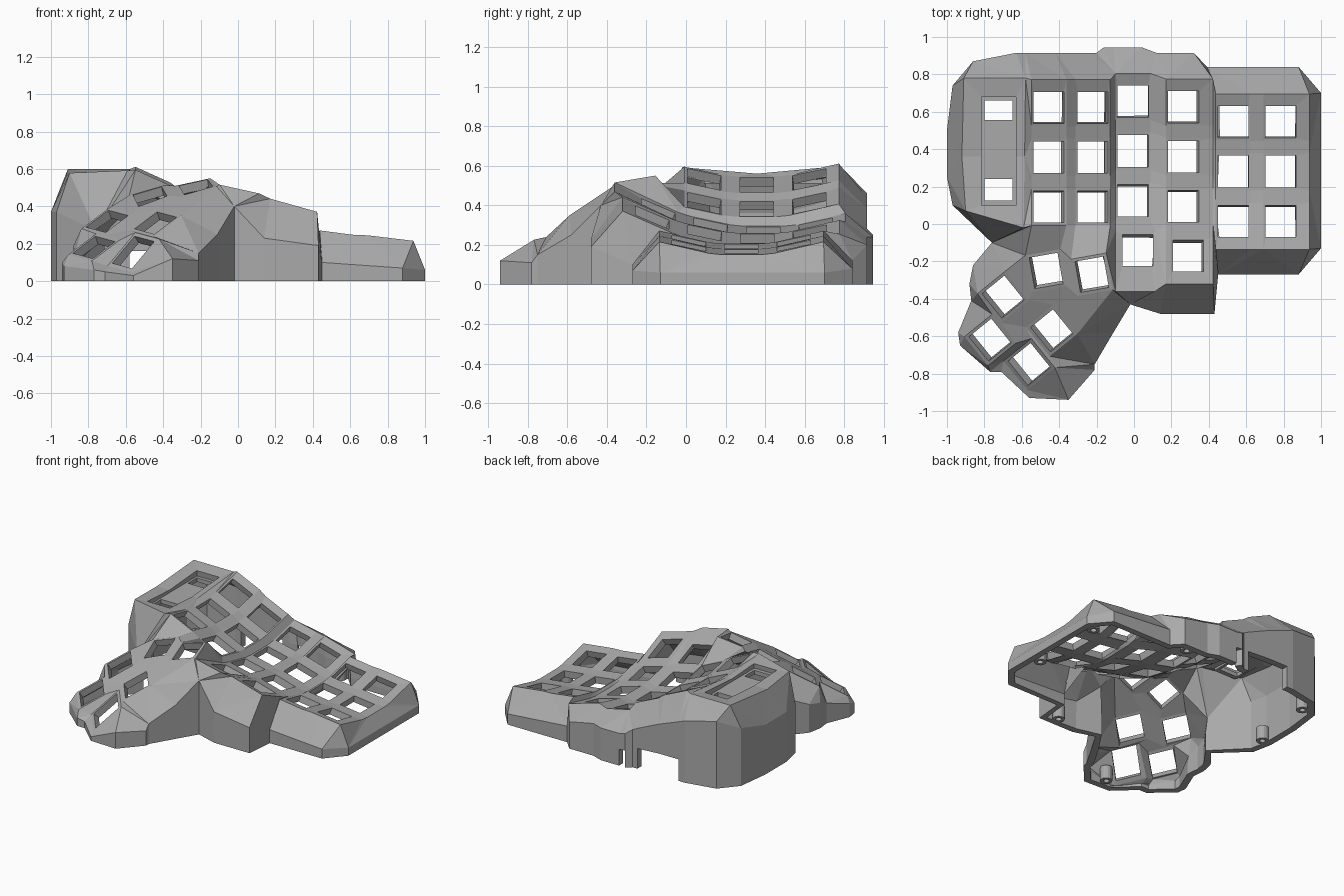
import bpy
import bmesh
from math import radians, cos, sin
from mathutils import Vector

if "Cube" in bpy.data.objects:
    bpy.data.objects.remove(bpy.data.objects["Cube"], do_unlink=True)

grey = bpy.data.materials.new("plain grey")
grey.use_nodes = True
grey.diffuse_color = (0.4, 0.4, 0.4, 1)
grey.node_tree.nodes["Principled BSDF"].inputs["Base Color"].default_value = (0.4, 0.4, 0.4, 1)

bm = bmesh.new()
openings = []


def add_object(name, mesh_bm):
    mesh = bpy.data.meshes.new(name)
    mesh_bm.to_mesh(mesh)
    mesh_bm.free()
    mesh.materials.append(grey)
    obj = bpy.data.objects.new(name, mesh)
    bpy.context.collection.objects.link(obj)
    return obj


def key(outer, hole):
    """Key plate: ring of faces around an opening; returns its outer corners."""
    o = [bm.verts.new(p) for p in outer]
    h = [bm.verts.new(p) for p in hole]
    for i in range(len(o)):
        j = (i + 1) % len(o)
        bm.faces.new((o[i], o[j], h[j], h[i]))
    openings.append(bm.faces.new(h))
    return o


def rect(x0, x1, y0, y1):
    return [(x0, y0), (x1, y0), (x1, y1), (x0, y1)]


def stitch(a, b):
    """Triangle strip between two vertex rows of any length."""
    i = j = 0
    while i < len(a) - 1 or j < len(b) - 1:
        go_a = j == len(b) - 1 or (
            i < len(a) - 1
            and (a[i + 1].co - b[j].co).length < (a[i].co - b[j + 1].co).length)
        if go_a:
            bm.faces.new((a[i], a[i + 1], b[j]))
            i += 1
        else:
            bm.faces.new((a[i], b[j + 1], b[j]))
            j += 1


# Finger columns: x, middle row y, height, sideways slope, first row, front margin, right margin
columns = [
    (-0.455, 0.357, 0.50, -0.45, -1, 0.0, 0.0),
    (-0.22, 0.357, 0.38, -0.45, -1, 0.0, 0.0),
    (-0.005, 0.39, 0.27, -0.22, -2, 0.12, 0.0),
    (0.265, 0.36, 0.23, -0.28, -2, 0.05, 0.065),
    (0.53, 0.28, 0.19, -0.13, -1, 0.05, 0.0),
    (0.785, 0.28, 0.165, -0.12, -1, 0.05, 0.06),
]
lefts, rights = [], []
for cx, cy, height, slope, first, front, side in columns:
    def on_surface(points):
        return [(x, y, height + slope * (x - cx) + 0.4 * (y - cy) ** 2) for x, y in points]
    left, right, below = [], [], None
    for row in range(first, 2):
        y = cy + row * 0.265
        y0 = y - 0.1 - (front if row == first else 0)
        y1 = y + 0.1 + (0.05 if row == 1 else 0)
        # The lowest row of the long columns sits slightly outward
        hx = cx + (0.025 if row == -2 else 0)
        c = key(on_surface(rect(cx - 0.093, max(cx + 0.093 + side, hx + 0.093), y0, y1)),
                on_surface(rect(hx - 0.082, hx + 0.082, y - 0.085, y + 0.085)))
        if below:
            bm.faces.new((below[3], below[2], c[1], c[0]))
        below = c
        left += [c[0], c[3]]
        right += [c[1], c[2]]
    lefts.append(left)
    rights.append(right)


# Tall opening beside the first column, dipping in the middle
def on_deck(points):
    return [(x, y, 0.56 + 0.22 * (y - 0.36) ** 2) for x, y in points]


deck = key(on_deck([(-0.9, 0.07), (-0.59, -0.02), (-0.585, 0.36), (-0.58, 0.78),
                    (-0.91, 0.78), (-0.92, 0.36)]),
           on_deck([(-0.815, 0.1), (-0.63, 0.1), (-0.63, 0.36), (-0.63, 0.68),
                    (-0.815, 0.68), (-0.815, 0.36)]))


# Thumb cluster: six plates on a slope that flattens towards the top
def thumb(cx, cy, angle, drop=0, tilt=0):
    c, s = cos(radians(angle)), sin(radians(angle))

    def place(points):
        out = []
        for u, v in points:
            x, y = cx + u * c - v * s, cy + u * s + v * c
            z = 0.32 + 0.35 * (x + 0.7) + 0.5 * (y + 0.39)
            out.append((x, y, z - 1.1 * max(0, z - 0.36) ** 2 - drop + tilt * u))
        return out
    return key(place(rect(-0.095, 0.095, -0.1, 0.1)),
               place(rect(-0.077, 0.077, -0.084, 0.084)))


t1, t2 = thumb(-0.225, -0.27, 10), thumb(-0.47, -0.25, 10)
t3, t4 = thumb(-0.70, -0.39, 39), thumb(-0.44, -0.57, 39, 0.01)
t5, t6 = thumb(-0.77, -0.62, 39), thumb(-0.56, -0.75, 39, 0.035, 0.35)

# Webs joining the thumb plates to each other and to the finger columns
k1a, k1b, k2a, k2b = lefts[0][0], rights[0][0], lefts[1][0], rights[1][0]
for web in [
    (t6[3], t6[2], t5[1], t5[0]), (t6[1], t4[0], t4[3], t6[2]),
    (t5[1], t3[0], t3[3], t5[2]), (t4[3], t4[2], t3[1], t3[0]),
    (t6[2], t4[3], t3[0], t5[1]), (t4[1], t1[1], t1[0], t4[2]),
    (t3[1], t2[0], t2[3], t3[2]), (t2[1], t1[0], t1[3], t2[2]),
    (t4[2], t1[0], t2[1], t2[0], t3[1]), (t2[2], t1[3], k2a, k1b),
    (t2[3], t2[2], k1b, k1a), (t1[3], t1[2], k2b, k2a),
]:
    bm.faces.new(web)

# Webs between neighbouring columns
stitch(deck[1:4], lefts[0])
stitch(rights[0], lefts[1])
stitch([t1[1], t1[2]] + rights[1], lefts[2])
stitch(rights[2], lefts[3])
stitch(rights[3][2:], lefts[4])
stitch(rights[4], lefts[5])

# Rim of the top surface, walked counter-clockwise
start = max((v for v in bm.verts if v.is_boundary), key=lambda v: v.co.x + v.co.y * 0.5)
rim, edge, v = [], None, start
while True:
    rim.append(v)
    edge = next(e for e in v.link_edges if e.is_boundary and e is not edge)
    v = edge.other_vert(v)
    if v is start or len(rim) > 200:
        break
area = sum(a.co.x * b.co.y - b.co.x * a.co.y for a, b in zip(rim, rim[1:] + rim[:1]))
if area < 0:
    rim = rim[:1] + rim[:0:-1]

# Wall outline: x, y, shoulder height
outline = [
    (1, 0.70, 0.06), (0.88, 0.84, 0.08), (0.39, 0.84, 0.12), (0.32, 0.915, 0.2),
    (0.12, 0.915, 0.24), (0.04, 0.945, 0.24), (-0.11, 0.945, 0.24), (-0.16, 0.945, 0.25),
    (-0.2, 0.915, 0.28), (-0.24, 0.915, 0.3), (-0.42, 0.915, 0.38), (-0.58, 0.915, 0.44),
    (-0.63, 0.915, 0.46), (-0.86, 0.87, 0.5), (-0.97, 0.74, 0.43), (-1, 0.5, 0.37),
    (-1, 0.25, 0.37), (-0.97, 0.1, 0.37), (-0.76, -0.1, 0.27), (-0.86, -0.22, 0.21),
    (-0.88, -0.32, 0.19), (-0.87, -0.41, 0.15), (-0.94, -0.58, 0.1), (-0.93, -0.65, 0.08),
    (-0.77, -0.79, 0.06), (-0.71, -0.79, 0.05), (-0.56, -0.93, 0.03), (-0.35, -0.94, 0.12),
    (-0.21, -0.78, 0.11), (-0.21, -0.75, 0.15), (-0.11, -0.58, 0.25), (-0.02, -0.43, 0.4),
    (0.14, -0.48, 0.23), (0.43, -0.48, 0.19), (0.45, -0.27, 0.1), (0.88, -0.27, 0.07),
    (1, -0.13, 0.06),
]
shoulder = [bm.verts.new(p) for p in outline]
band = [bm.verts.new((x, y, min(0.16, z * 0.5))) for x, y, z in outline]
floor = [bm.verts.new((x, y, 0)) for x, y, z in outline]
stitch(rim + rim[:1], shoulder + shoulder[:1])
for i in range(len(outline)):
    j = (i + 1) % len(outline)
    bm.faces.new((band[i], band[j], shoulder[j], shoulder[i]))
    # Port notches are left open at the foot of the back wall
    mid = (floor[i].co + floor[j].co) / 2
    notch = mid.y > 0.9 and (-0.16 < mid.x < -0.11 or -0.58 < mid.x < -0.24)
    if not notch:
        bm.faces.new((floor[i], floor[j], band[j], band[i]))

# Face everything outward, open the key holes, thicken the shell
bmesh.ops.recalc_face_normals(bm, faces=bm.faces)
if sum(f.normal.z * f.calc_area() for f in bm.faces) < 0:
    bmesh.ops.reverse_faces(bm, faces=bm.faces)
bmesh.ops.delete(bm, geom=openings, context="FACES")
shell = add_object("case_shell", bm)
thick = shell.modifiers.new("thickness", "SOLIDIFY")
thick.thickness = 0.05
thick.offset = -1

# Recessed plate and narrow ledges inside the tall opening
for name, x0, x1, y0, y1 in (("recessed_plate", -0.81, -0.635, 0.24, 0.555),
                             ("front_ledge", -0.81, -0.635, 0.09, 0.125),
                             ("back_ledge", -0.81, -0.635, 0.66, 0.69),
                             ("left_ledge", -0.82, -0.8, 0.1, 0.68),
                             ("right_ledge", -0.65, -0.63, 0.1, 0.68)):
    plate = bmesh.new()
    bmesh.ops.create_cube(plate, size=1)
    for v in plate.verts:
        v.co = Vector(((x0 + x1) / 2 + v.co.x * (x1 - x0),
                       (y0 + y1) / 2 + v.co.y * (y1 - y0), 0.525 + v.co.z * 0.03))
    add_object(name, plate)

# Hollow screw posts standing just inside the walls
posts = [(-0.86, 0.74), (-0.92, 0.25), (0.25, 0.85), (0.91, 0.66),
         (0.91, 0.1), (0.32, -0.41), (-0.46, -0.84)]
for n, (x, y) in enumerate(posts):
    post = bmesh.new()
    rings = []
    for radius, z in ((0.02, 0.1), (0.02, 0), (0.042, 0), (0.042, 0.1)):
        rings.append(bmesh.ops.create_circle(post, segments=16, radius=radius)["verts"])
        for v in rings[-1]:
            v.co += Vector((x, y, z))
    for a, b in zip(rings, rings[1:] + rings[:1]):
        for i in range(16):
            j = (i + 1) % 16
            post.faces.new((a[i], a[j], b[j], b[i]))
    bmesh.ops.recalc_face_normals(post, faces=post.faces)
    add_object(f"screw_post_{n + 1}", post)
